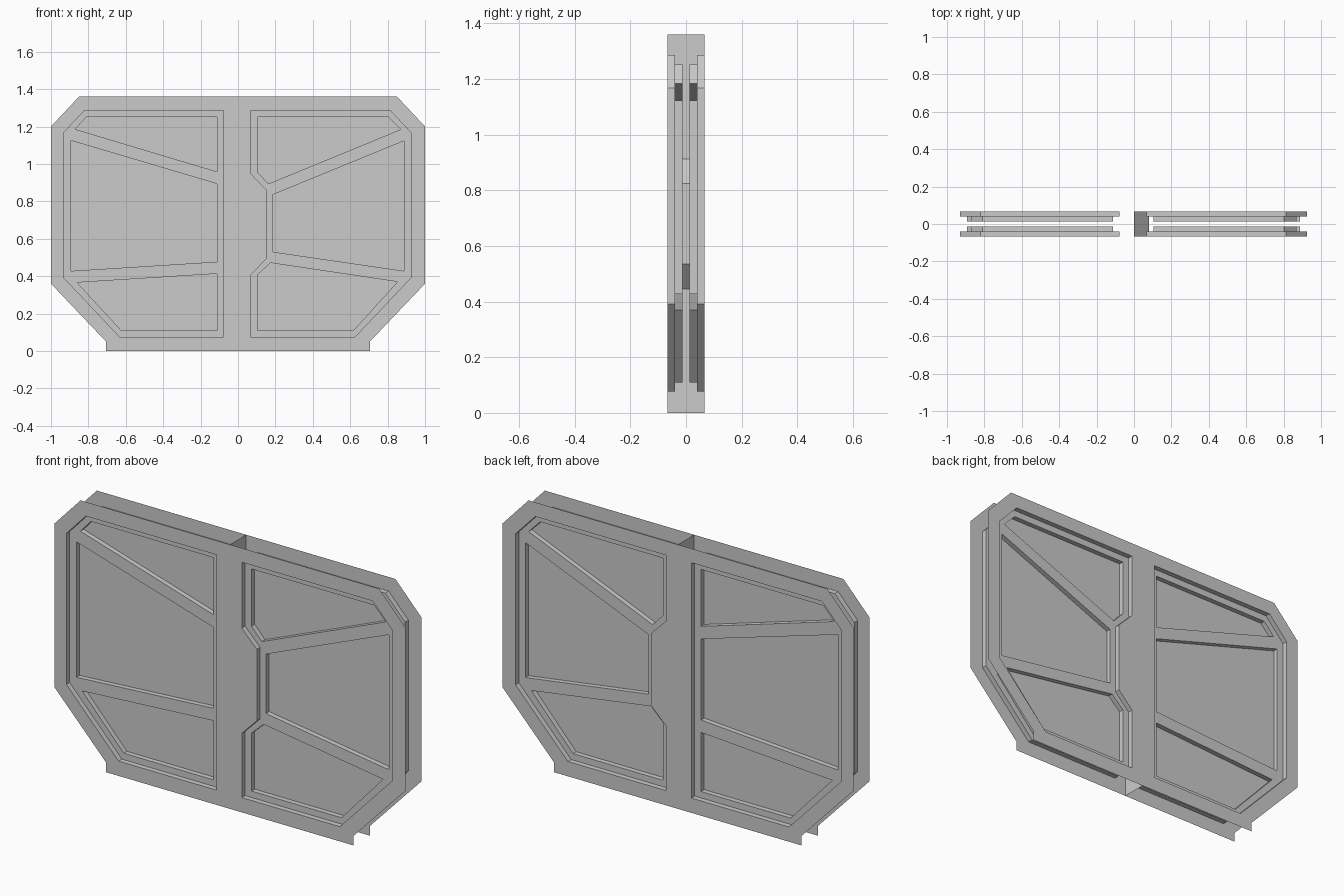
import bpy
import bmesh

cube = bpy.data.objects.get("Cube")
if cube:
    bpy.data.objects.remove(cube, do_unlink=True)

grey = bpy.data.materials.new("light_grey_metal")
grey.use_nodes = True
colour = (0.6, 0.6, 0.6, 1)
grey.diffuse_color = colour
grey.node_tree.nodes["Principled BSDF"].inputs["Base Color"].default_value = colour

# Depths of the frame face, the ribs and the sunken panels
FACE, RIB, PANEL = -0.066, -0.039, -0.013


def loop(bm, points, y):
    """Closed loop of edges in an upright plane, anticlockwise from the front."""
    area = sum(a[0] * b[1] - b[0] * a[1]
               for a, b in zip(points, points[1:] + points[:1]))
    if area < 0:
        points = points[::-1]
    verts = [bm.verts.new((x, y, z)) for x, z in points]
    edges = [bm.edges.new((a, b)) for a, b in zip(verts, verts[1:] + verts[:1])]
    return verts, edges


def fill(bm, edges):
    """Fill between an outline and its holes, facing the front."""
    geom = bmesh.ops.triangle_fill(bm, use_beauty=True, edges=edges,
                                   normal=(0, -1, 0))["geom"]
    for f in geom:
        if isinstance(f, bmesh.types.BMFace):
            f.normal_update()
            if f.normal.y > 0:
                f.normal_flip()


def sink(bm, points, y_front, y_deep):
    """Side walls of a pocket; returns its rim edges and its floor loop."""
    rim, rim_edges = loop(bm, points, y_front)
    low, low_edges = loop(bm, points, y_deep)
    n = len(rim)
    for i in range(n):
        j = (i + 1) % n
        bm.faces.new((rim[i], rim[j], low[j], low[i]))
    return rim_edges, low, low_edges


def finish(bm, name):
    mesh = bpy.data.meshes.new(name)
    bm.to_mesh(mesh)
    bm.free()
    mesh.materials.append(grey)
    obj = bpy.data.objects.new(name, mesh)
    bpy.context.collection.objects.link(obj)
    return obj


def door(name, outline, recess, panels):
    bm = bmesh.new()
    _, outer = loop(bm, outline, FACE)
    rim, _, rib_edges = sink(bm, recess, FACE, RIB)
    fill(bm, outer + rim)
    for panel in panels:
        hole, floor, _ = sink(bm, panel, RIB, PANEL)
        rib_edges += hole
        bm.faces.new(floor)
    fill(bm, rib_edges)
    # Same skin on the back
    mod = finish(bm, name).modifiers.new("back_skin", "MIRROR")
    mod.use_axis = (False, True, False)


# Stepped seam between the two doors, bottom to top
seam = [(0, 0), (0, 0.445), (0.08, 0.535), (0.08, 0.825), (0, 0.913), (0, 1.36)]
# Outer edge for the +x side, top to bottom
edge = [(0.85, 1.36), (1, 1.2), (1, 0.36), (0.705, 0.05), (0.705, 0)]

door("left_door", seam + edge,
     [(0.068, 1.287), (0.812, 1.287), (0.924, 1.168), (0.924, 0.391),
      (0.626, 0.076), (0.068, 0.076), (0.068, 0.407), (0.153, 0.493),
      (0.153, 0.862), (0.068, 0.948)],
     [[(0.104, 1.252), (0.803, 1.252), (0.869, 1.184), (0.163, 0.894), (0.104, 0.957)],
      [(0.887, 1.123), (0.187, 0.836), (0.187, 0.53), (0.887, 0.428)],
      [(0.174, 0.471), (0.853, 0.37), (0.616, 0.109), (0.104, 0.109), (0.104, 0.407)]])

door("right_door", seam + [(-x, z) for x, z in edge],
     [(-0.077, 1.287), (-0.82, 1.287), (-0.931, 1.168), (-0.931, 0.391),
      (-0.633, 0.076), (-0.077, 0.076)],
     [[(-0.113, 1.252), (-0.81, 1.252), (-0.87, 1.186), (-0.113, 0.959)],
      [(-0.893, 1.125), (-0.113, 0.894), (-0.113, 0.477), (-0.893, 0.428)],
      [(-0.86, 0.366), (-0.113, 0.413), (-0.113, 0.109), (-0.623, 0.109)]])

# Meeting wall along the seam, joining front and back skins
bm = bmesh.new()
front = [bm.verts.new((x, FACE, z)) for x, z in seam]
back = [bm.verts.new((x, -FACE, z)) for x, z in seam]
for i in range(len(seam) - 1):
    bm.faces.new((front[i], back[i], back[i + 1], front[i + 1]))
finish(bm, "meeting_wall")
